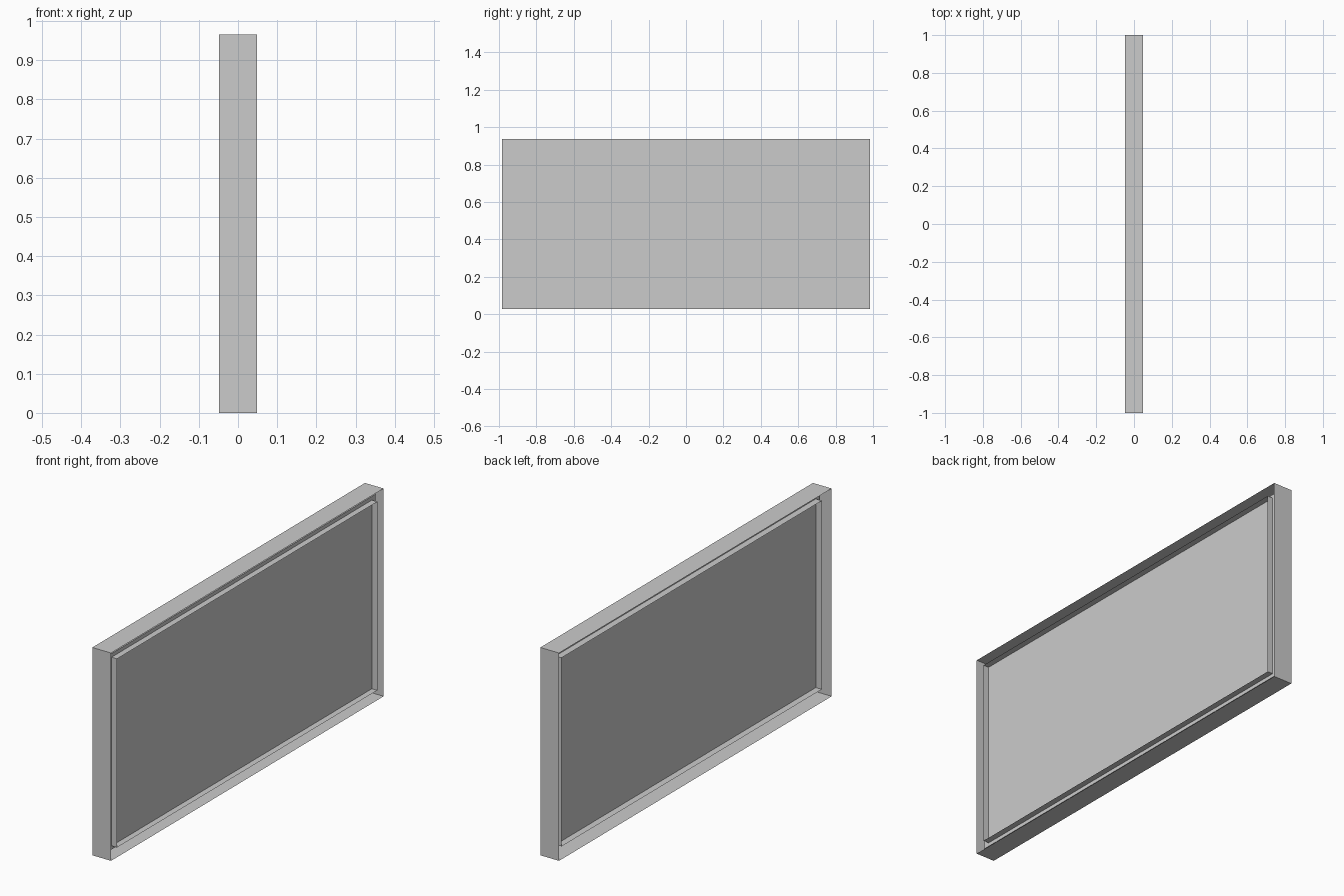
import bpy, bmesh

if "Cube" in bpy.data.objects:
    bpy.data.objects.remove(bpy.data.objects["Cube"])

ZC = 0.4825  # mid height of the panel


def sleeve(name, x0, x1, hy, hz, capped=False):
    """Rectangular sleeve along x; open-ended paper-thin sheet unless capped."""
    bm = bmesh.new()
    rings = [[bm.verts.new((x, sy * hy, ZC + sz * hz))
              for sy, sz in ((-1, -1), (1, -1), (1, 1), (-1, 1))]
             for x in (x0, x1)]
    for i in range(4):
        j = (i + 1) % 4
        bm.faces.new((rings[0][i], rings[0][j], rings[1][j], rings[1][i]))
    if capped:
        for r in rings:
            bm.faces.new(r)
    bmesh.ops.recalc_face_normals(bm, faces=bm.faces)
    me = bpy.data.meshes.new(name)
    bm.to_mesh(me)
    bm.free()
    ob = bpy.data.objects.new(name, me)
    bpy.context.collection.objects.link(ob)
    return ob


# thin outer surround, open front and back
sleeve("outer_frame", -0.048, 0.048, 1.0, 0.4825)
# flat board held inside the surround
sleeve("board", 0.002, 0.019, 0.983, 0.455, capped=True)
# raised thin rims on both faces of the board
sleeve("front_rim", 0.019, 0.047, 0.955, 0.438)
sleeve("back_rim", -0.029, 0.002, 0.955, 0.438)
